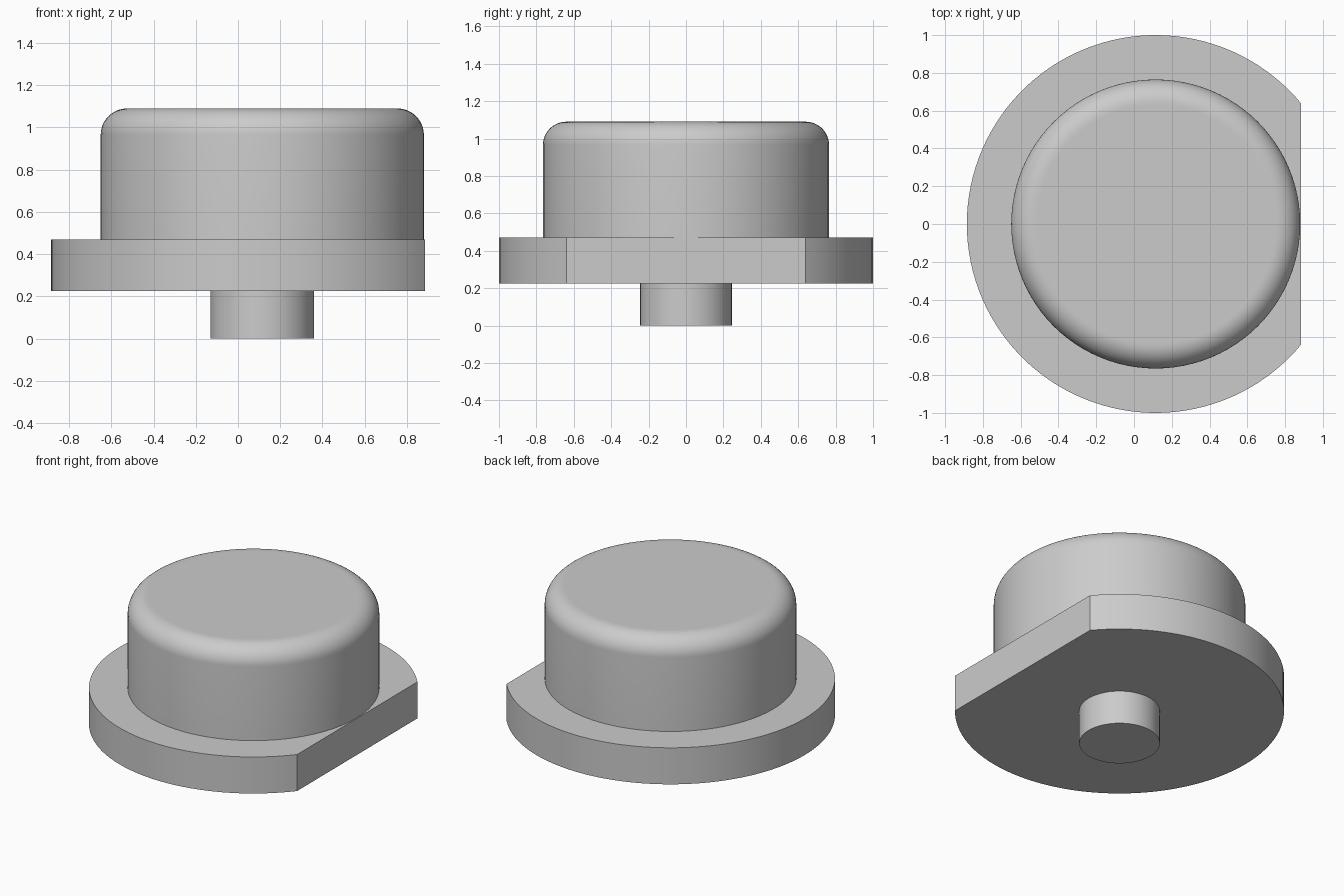
import bpy, bmesh, math

if "Cube" in bpy.data.objects:
    bpy.data.objects.remove(bpy.data.objects["Cube"], do_unlink=True)

AXIS_X = 0.115          # centre of all the round parts
FLAT = 0.77             # distance from that centre to the flat side
FLANGE_LOW, FLANGE_TOP, TOP = 0.225, 0.47, 1.09
SIDES = 96

grey = bpy.data.materials.new("plain_grey")
grey.use_nodes = True
colour = (0.6, 0.6, 0.6, 1)
grey.diffuse_color = colour
grey.node_tree.nodes["Principled BSDF"].inputs["Base Color"].default_value = colour


def loft(name, rings):
    """Join equal-length rings of points with side faces and cap both ends."""
    bm = bmesh.new()
    loops = [[bm.verts.new(p) for p in ring] for ring in rings]
    for low, high in zip(loops, loops[1:]):
        for i in range(len(low)):
            j = (i + 1) % len(low)
            bm.faces.new((low[i], low[j], high[j], high[i]))
    bm.faces.new(loops[0][::-1])
    bm.faces.new(loops[-1])
    mesh = bpy.data.meshes.new(name)
    bm.to_mesh(mesh)
    bm.free()
    mesh.materials.append(grey)
    obj = bpy.data.objects.new(name, mesh)
    obj.location.x = AXIS_X
    bpy.context.collection.objects.link(obj)
    bpy.ops.object.select_all(action='DESELECT')
    obj.select_set(True)
    bpy.context.view_layer.objects.active = obj
    bpy.ops.object.shade_smooth_by_angle(angle=math.radians(30))
    return obj


def arc(radius, z, start=0, sweep=math.tau, steps=SIDES):
    return [(radius * math.cos(start + sweep * i / steps),
             radius * math.sin(start + sweep * i / steps), z) for i in range(steps)]


# Stem underneath
loft("stem", [arc(0.245, 0), arc(0.245, FLANGE_LOW + 0.01)])

# Flange: a disc with one side cut flat
half = math.acos(FLAT)
outline = [arc(1, z, half, math.tau - 2 * half, SIDES)
           + [(FLAT, -math.sin(half), z)] for z in (FLANGE_LOW, FLANGE_TOP)]
loft("flange", outline)

# Cap: a cylinder with a rounded top rim
radius, fillet, steps = 0.765, 0.125, 12
profile = [(radius, FLANGE_TOP - 0.01)]
for i in range(steps + 1):
    a = math.pi / 2 * i / steps
    profile.append((radius - fillet + fillet * math.cos(a),
                    TOP - fillet + fillet * math.sin(a)))
profile.append((radius - fillet - 0.01, TOP))
loft("cap", [arc(r, z) for r, z in profile])
